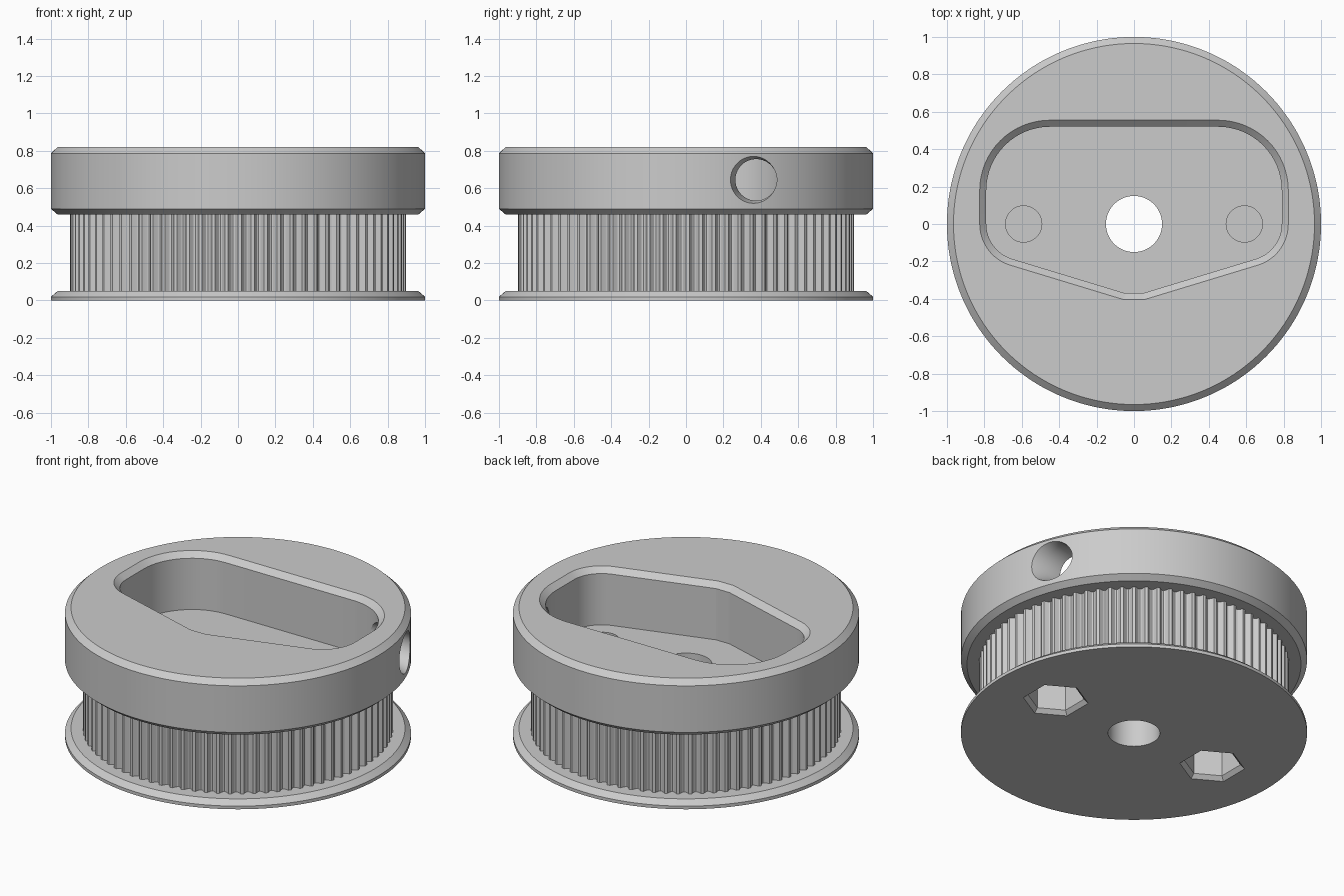
import bpy
import bmesh
from math import cos, sin, pi, radians
from mathutils import Matrix

if "Cube" in bpy.data.objects:
    bpy.data.objects.remove(bpy.data.objects["Cube"])

TEETH = 80
TOOTH_DEPTHS = (0, 0, 0, 0.014, 0.025, 0.028, 0.025, 0.014)
SEGMENTS = TEETH * len(TOOTH_DEPTHS)

grey = bpy.data.materials.new("plain grey")
grey.use_nodes = True
grey.diffuse_color = (0.6, 0.6, 0.6, 1)
grey.node_tree.nodes["Principled BSDF"].inputs["Base Color"].default_value = (0.6, 0.6, 0.6, 1)


def circle(radius, count, start=0.0):
    return [(radius * cos(start + 2 * pi * i / count),
             radius * sin(start + 2 * pi * i / count)) for i in range(count)]


def toothed_ring(radius):
    points = []
    for i in range(SEGMENTS):
        r = radius - TOOTH_DEPTHS[i % len(TOOTH_DEPTHS)]
        a = 2 * pi * i / SEGMENTS
        points.append((r * cos(a), r * sin(a)))
    return points


def pocket_outline(grow):
    # Right half as rounded corners, from the bottom tip up, then mirrored
    corners = [(0.045, -0.35, 0.02, -90, -73, 3),
               (0.595, 0.0, 0.195, -73, 0, 12),
               (0.45, 0.18, 0.34, 0, 90, 16)]
    half = []
    for x, y, r, a0, a1, steps in corners:
        for i in range(steps + 1):
            a = radians(a0 + (a1 - a0) * i / steps)
            half.append((x + (r + grow) * cos(a), y + (r + grow) * sin(a)))
    return half + [(-x, y) for x, y in reversed(half)]


def loft(name, sections, matrix=Matrix()):
    # Closed solid through (height, outline) sections
    bm = bmesh.new()
    rings = [[bm.verts.new((x, y, z)) for x, y in outline] for z, outline in sections]
    for low, high in zip(rings, rings[1:]):
        n = len(low)
        for i in range(n):
            j = (i + 1) % n
            bm.faces.new((low[i], low[j], high[j], high[i]))
    bm.faces.new(rings[0][::-1])
    bm.faces.new(rings[-1])
    bmesh.ops.recalc_face_normals(bm, faces=bm.faces)
    bm.transform(matrix)
    mesh = bpy.data.meshes.new(name)
    bm.to_mesh(mesh)
    bm.free()
    mesh.materials.append(grey)
    obj = bpy.data.objects.new(name, mesh)
    bpy.context.collection.objects.link(obj)
    return obj


# Wheel: thin lower flange, toothed band, thick upper flange
full = circle(1.0, SEGMENTS)
bevelled = circle(0.965, SEGMENTS)
teeth = toothed_ring(0.897)
wheel = loft("toothed_wheel", [
    (0, full), (0.02, full), (0.05, bevelled),
    (0.05, teeth), (0.46, teeth),
    (0.46, bevelled), (0.49, full), (0.787, full), (0.82, bevelled)])

# Pocket with chamfered rim, and the centre bore
inner = pocket_outline(0)
cutters = [
    loft("pocket_cutter", [(0.46, inner), (0.787, inner),
                           (0.82, pocket_outline(0.035)), (0.85, pocket_outline(0.067))]),
    loft("bore_cutter", [(-0.1, circle(0.15, 64)), (0.6, circle(0.15, 64))]),
]

# Bolt holes in the pocket floor and chamfered nut recesses below
for side in (-1, 1):
    place = Matrix.Translation((side * 0.59, 0, 0))
    cutters.append(loft("bolt_cutter", [(0.27, circle(0.097, 48)),
                                        (0.6, circle(0.097, 48))], place))
    cutters.append(loft("nut_cutter", [(-0.025, circle(0.215, 6, pi / 6)),
                                       (0.025, circle(0.165, 6, pi / 6)),
                                       (0.25, circle(0.165, 6, pi / 6))], place))

# Side hole through the left wall into the pocket
place = Matrix.Translation((0, 0.375, 0.645)) @ Matrix.Rotation(pi / 2, 4, "Y")
cutters.append(loft("side_hole_cutter", [(0.5, circle(0.111, 64)), (0.88, circle(0.111, 64)),
                                         (1.05, circle(0.16, 64))], place))

for cutter in cutters:
    cutter.hide_render = True
    mod = wheel.modifiers.new(cutter.name, "BOOLEAN")
    mod.operation = "DIFFERENCE"
    mod.solver = "EXACT"
    mod.object = cutter

# Bake the cuts, drop the helpers and smooth the round faces
bpy.ops.object.select_all(action="DESELECT")
bpy.context.view_layer.objects.active = wheel
wheel.select_set(True)
bpy.ops.object.convert(target="MESH")
for cutter in cutters:
    bpy.data.objects.remove(cutter)
bpy.ops.object.shade_smooth_by_angle(angle=radians(25))
